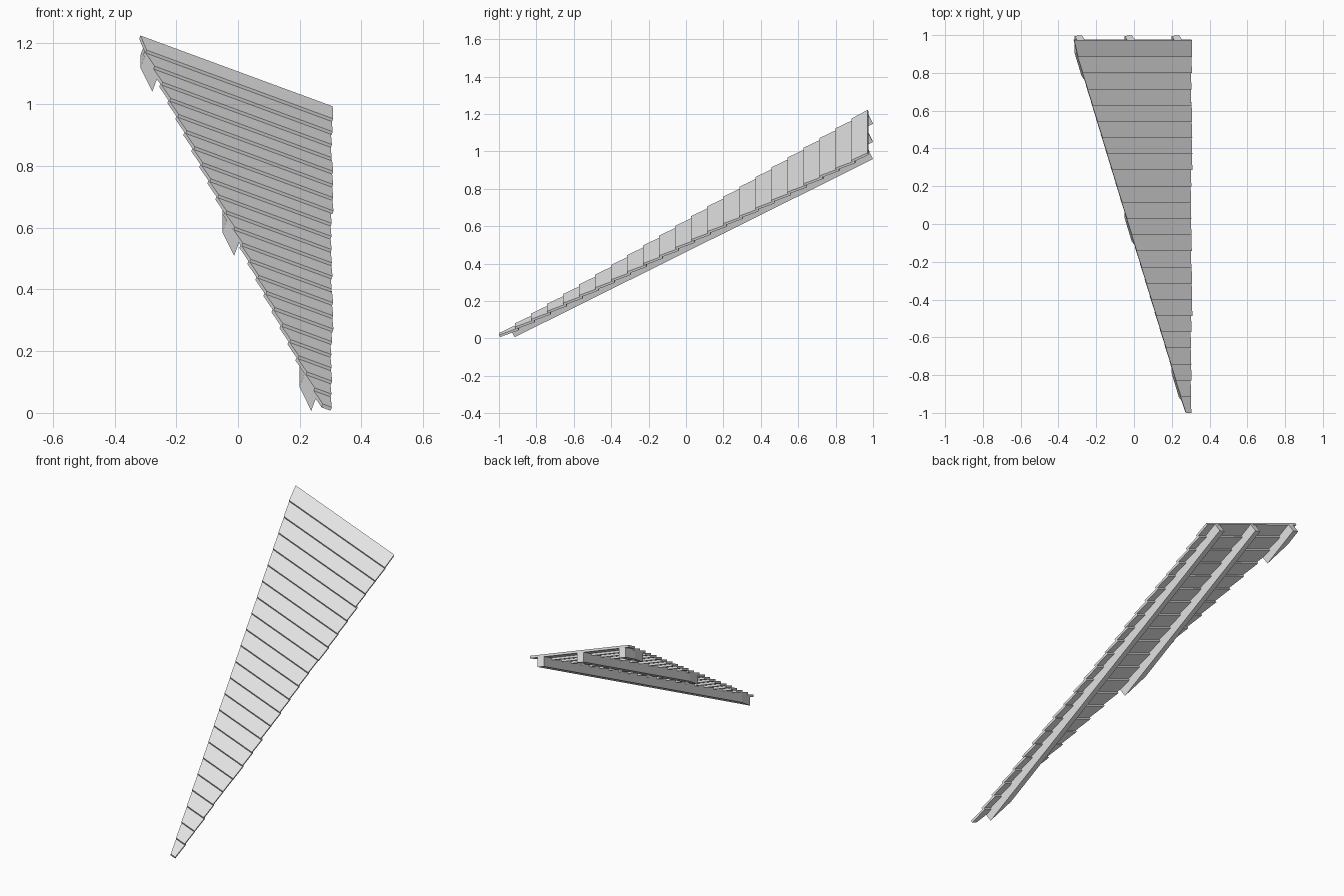
import bpy
import bmesh
import random
from mathutils import Vector

random.seed(4)
cube = bpy.data.objects.get("Cube")
if cube:
    bpy.data.objects.remove(cube, do_unlink=True)

grey = bpy.data.materials.new("plain_grey")
grey.use_nodes = True
color = (0.8, 0.8, 0.8, 1)
grey.diffuse_color = color
grey.node_tree.nodes["Principled BSDF"].inputs["Base Color"].default_value = color

# Pitch of the roof plane
SLOPE_X, SLOPE_Y, BASE_Z = -0.368, 0.497, 0.627
NORMAL = Vector((-SLOPE_X, -SLOPE_Y, 1)).normalized()
FRONT, BACK = -1.0, 0.97


def on_roof(x, y, h):
    """Point above (x, y) on the roof plane, raised by h along its normal."""
    return Vector((x, y, BASE_Z + SLOPE_X * x + SLOPE_Y * y)) + NORMAL * h


def hip_x(y):
    return max(0.275 - 0.303 * (y - FRONT), -0.315)


def hip_y(x):
    return FRONT + (0.275 - x) / 0.303


def slab(name, outline, thickness):
    """Solid from four (x, y, top height) corners, thickened downwards."""
    bm = bmesh.new()
    top = [bm.verts.new(on_roof(x, y, h)) for x, y, h in outline]
    low = [bm.verts.new(on_roof(x, y, h - thickness)) for x, y, h in outline]
    bm.faces.new(top)
    bm.faces.new(low[::-1])
    for i in range(4):
        j = (i + 1) % 4
        bm.faces.new((top[i], low[i], low[j], top[j]))
    bmesh.ops.recalc_face_normals(bm, faces=bm.faces)
    mesh = bpy.data.meshes.new(name)
    bm.to_mesh(mesh)
    bm.free()
    mesh.materials.append(grey)
    obj = bpy.data.objects.new(name, mesh)
    bpy.context.collection.objects.link(obj)


# Overlapping planks, cut along the sloping hip on the right
ROWS = 23
pitch = (BACK - FRONT) / ROWS
for row in range(ROWS):
    y0 = FRONT + row * pitch
    y1 = min(y0 + pitch * 1.12, BACK)
    lap = -0.012 if row < ROWS - 1 else -0.003
    end = 0.302 + random.uniform(0, 0.008)
    slab(f"plank_{row + 1}", [(hip_x(y0), y0, 0), (end, y0, 0),
                              (end, y1, lap), (hip_x(y1), y1, lap)], 0.013)

# Rafters under the planks, mitred along the hip
WIDTH = 0.038
for name, x in (("right_rafter", -0.295), ("middle_rafter", -0.03), ("left_rafter", 0.22)):
    x1 = x + WIDTH
    slab(name, [(x, hip_y(x), -0.015), (x1, hip_y(x1), -0.015),
                (x1, 0.972, -0.015), (x, 0.967, -0.015)], 0.051)
